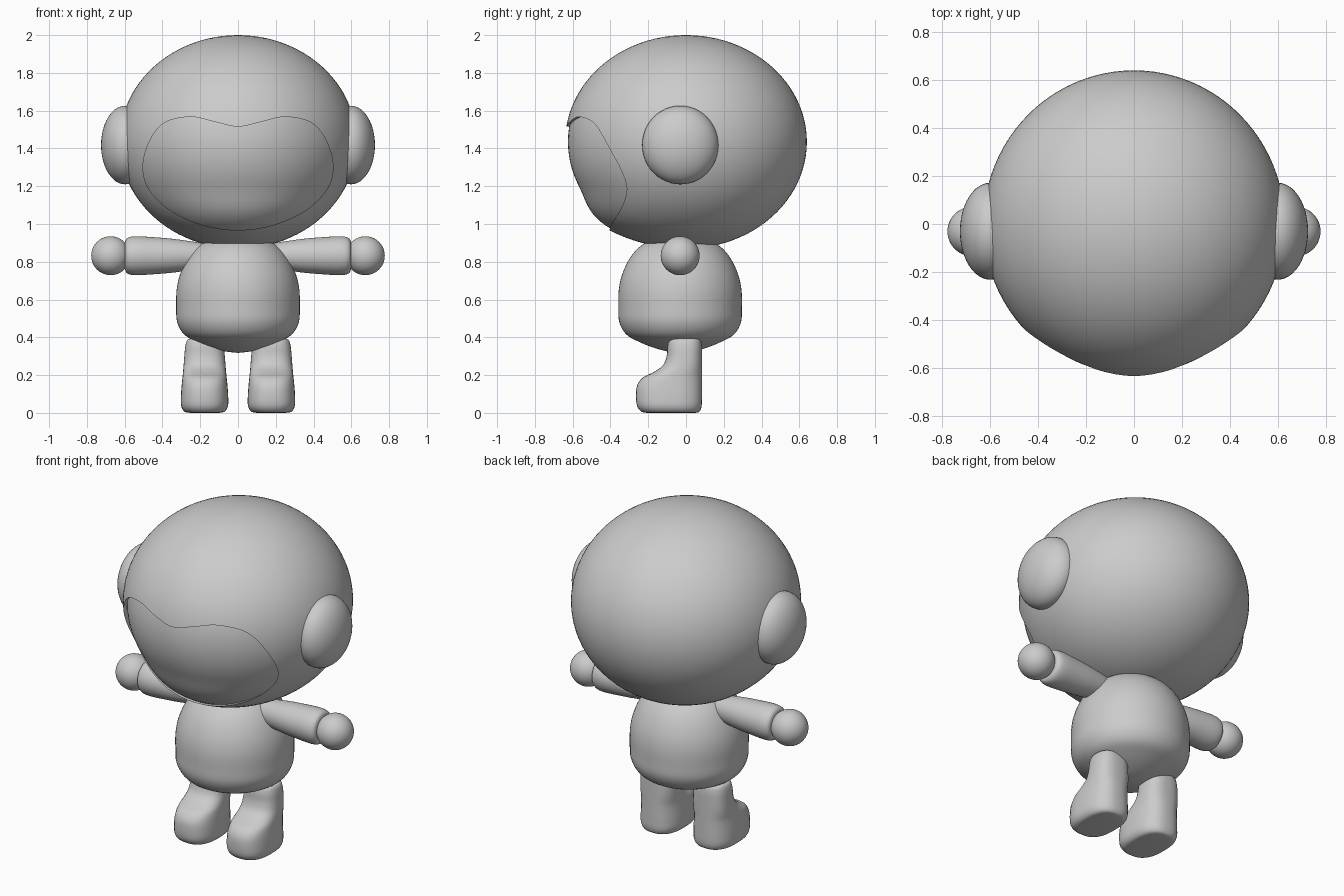
import bpy
import bmesh
from math import cos, sin, tau, pi, radians
from mathutils import Matrix, Vector

if "Cube" in bpy.data.objects:
    bpy.data.objects.remove(bpy.data.objects["Cube"])

grey = bpy.data.materials.new("plain grey")
grey.use_nodes = True
colour = (0.6, 0.6, 0.6, 1)
grey.diffuse_color = colour
grey.node_tree.nodes["Principled BSDF"].inputs["Base Color"].default_value = colour


def finish(name, bm):
    """Turn a bmesh into a named grey object."""
    bmesh.ops.recalc_face_normals(bm, faces=bm.faces)
    mesh = bpy.data.meshes.new(name)
    bm.to_mesh(mesh)
    bm.free()
    mesh.materials.append(grey)
    obj = bpy.data.objects.new(name, mesh)
    bpy.context.collection.objects.link(obj)
    return obj


def activate(obj):
    bpy.ops.object.select_all(action='DESELECT')
    obj.select_set(True)
    bpy.context.view_layer.objects.active = obj


def smooth(obj, angle=40):
    activate(obj)
    bpy.ops.object.shade_smooth_by_angle(angle=radians(angle))


def subtract(obj, cutter):
    """Cut one object out of another and discard the cutter."""
    activate(obj)
    mod = obj.modifiers.new("cut", 'BOOLEAN')
    mod.operation = 'DIFFERENCE'
    mod.solver = 'EXACT'
    mod.object = cutter
    bpy.ops.object.modifier_apply(modifier=mod.name)
    bpy.data.objects.remove(cutter)


def spline(points, steps, closed=False):
    """Smooth curve through points of any dimension."""
    n = len(points)
    pts = [Vector(p) for p in points]

    def at(i):
        return pts[i % n] if closed else pts[max(0, min(n - 1, i))]

    out = []
    for i in range(n if closed else n - 1):
        a, b, c, d = (at(i + k) for k in (-1, 0, 1, 2))
        for s in range(steps):
            t = s / steps
            out.append(b + (c - a) * (t / 2) + (a * 2 - b * 5 + c * 4 - d) * (t * t / 2)
                       + (b * 3 - a - c * 3 + d) * (t ** 3 / 2))
    if not closed:
        out.append(pts[-1])
    return out


def ellipsoid(name, centre, radii, segments=48):
    bm = bmesh.new()
    bmesh.ops.create_uvsphere(bm, u_segments=segments, v_segments=segments // 2, radius=1)
    bmesh.ops.transform(bm, verts=bm.verts,
                        matrix=Matrix.Translation(centre) @ Matrix.Diagonal((*radii, 1)))
    return finish(name, bm)


def loft(name, rings, power=2.0, sides=40, matrix=Matrix()):
    """Skin rounded sections given as (height, centre y, half x, half y)."""
    bm = bmesh.new()
    loops = []
    for z, cy, rx, ry in spline(rings, 4):
        loop = []
        for k in range(sides):
            c, s = cos(tau * k / sides), sin(tau * k / sides)
            f = (abs(c) ** power + abs(s) ** power) ** (-1 / power)
            loop.append(bm.verts.new((rx * c * f, cy + ry * s * f, z)))
        loops.append(loop)
    for low, high in zip(loops, loops[1:]):
        for k in range(sides):
            j = (k + 1) % sides
            bm.faces.new((low[k], low[j], high[j], high[k]))
    bm.faces.new(loops[0])
    bm.faces.new(loops[-1])
    bm.transform(matrix)
    obj = finish(name, bm)
    smooth(obj)
    return obj


def skull(name, radii):
    """Ellipsoid with a fuller chin at the front."""
    obj = ellipsoid(name, (0, 0, 1.435), radii, 96)
    for v in obj.data.vertices:
        if v.co.y < 0:
            t = max(0, min(1, (1.2 - v.co.z) / 0.25))
            v.co.y *= 1 + 0.13 * t * t * (3 - 2 * t)
    return obj


# Head with a shallow recessed face
head = skull("head", (0.628, 0.64, 0.565))
half = [(0.12, 1.54), (0.25, 1.567), (0.385, 1.538), (0.465, 1.445), (0.503, 1.31),
        (0.472, 1.185), (0.355, 1.07), (0.18, 0.993)]
outline = [(0, 1.515)] + half + [(0, 0.968)] + [(-x, z) for x, z in reversed(half)]
bm = bmesh.new()
rim = [bm.verts.new((x, -0.95, z)) for x, z in spline(outline, 5, closed=True)]
prism = bmesh.ops.extrude_face_region(bm, geom=[bm.faces.new(rim)])
bmesh.ops.translate(bm, vec=(0, 0.72, 0),
                    verts=[g for g in prism["geom"] if isinstance(g, bmesh.types.BMVert)])
face_cutter = finish("face_cutter", bm)
subtract(face_cutter, skull("face_core", (0.603, 0.625, 0.558)))
subtract(head, face_cutter)
smooth(head, 30)

# Round body with a shallow domed bottom
loft("body", [(z, -0.031, r, r) for z, r in (
    (0.318, 0.004), (0.326, 0.07), (0.345, 0.14), (0.375, 0.215), (0.415, 0.285),
    (0.48, 0.322), (0.56, 0.327), (0.65, 0.325), (0.73, 0.308), (0.81, 0.272),
    (0.87, 0.225), (0.91, 0.17))], sides=64)

arm_profile = [(0.18, 0.065), (0.26, 0.078), (0.36, 0.091), (0.46, 0.099), (0.53, 0.103),
               (0.57, 0.1), (0.59, 0.09), (0.597, 0.075)]
# Boot sections: height, front, back, half width
boot = [(0.008, -0.2, 0.045, 0.07), (0.014, -0.235, 0.07, 0.105), (0.045, -0.259, 0.083, 0.124),
        (0.1, -0.265, 0.085, 0.125), (0.155, -0.258, 0.085, 0.121), (0.195, -0.228, 0.085, 0.117),
        (0.225, -0.17, 0.085, 0.114), (0.26, -0.122, 0.085, 0.111), (0.31, -0.102, 0.085, 0.107),
        (0.36, -0.098, 0.084, 0.102), (0.395, -0.088, 0.076, 0.09), (0.405, -0.06, 0.05, 0.06)]

for side, s in (("left", 1), ("right", -1)):
    smooth(ellipsoid(side + "_ear", (s * 0.598, -0.03, 1.418), (0.127, 0.202, 0.208)))
    smooth(ellipsoid(side + "_hand", (s * 0.674, -0.031, 0.832), (0.103, 0.103, 0.103)))
    loft(side + "_arm", [(x, 0, r, r) for x, r in arm_profile],
         matrix=Matrix.Translation((0, -0.031, 0.832)) @ Matrix.Rotation(s * pi / 2, 4, 'Y'))
    loft(side + "_leg", [(z - 0.008, (f + b) / 2, w, (b - f) / 2) for z, f, b, w in boot],
         power=2.6, matrix=Matrix.Translation((s * 0.177, 0, 0)))
